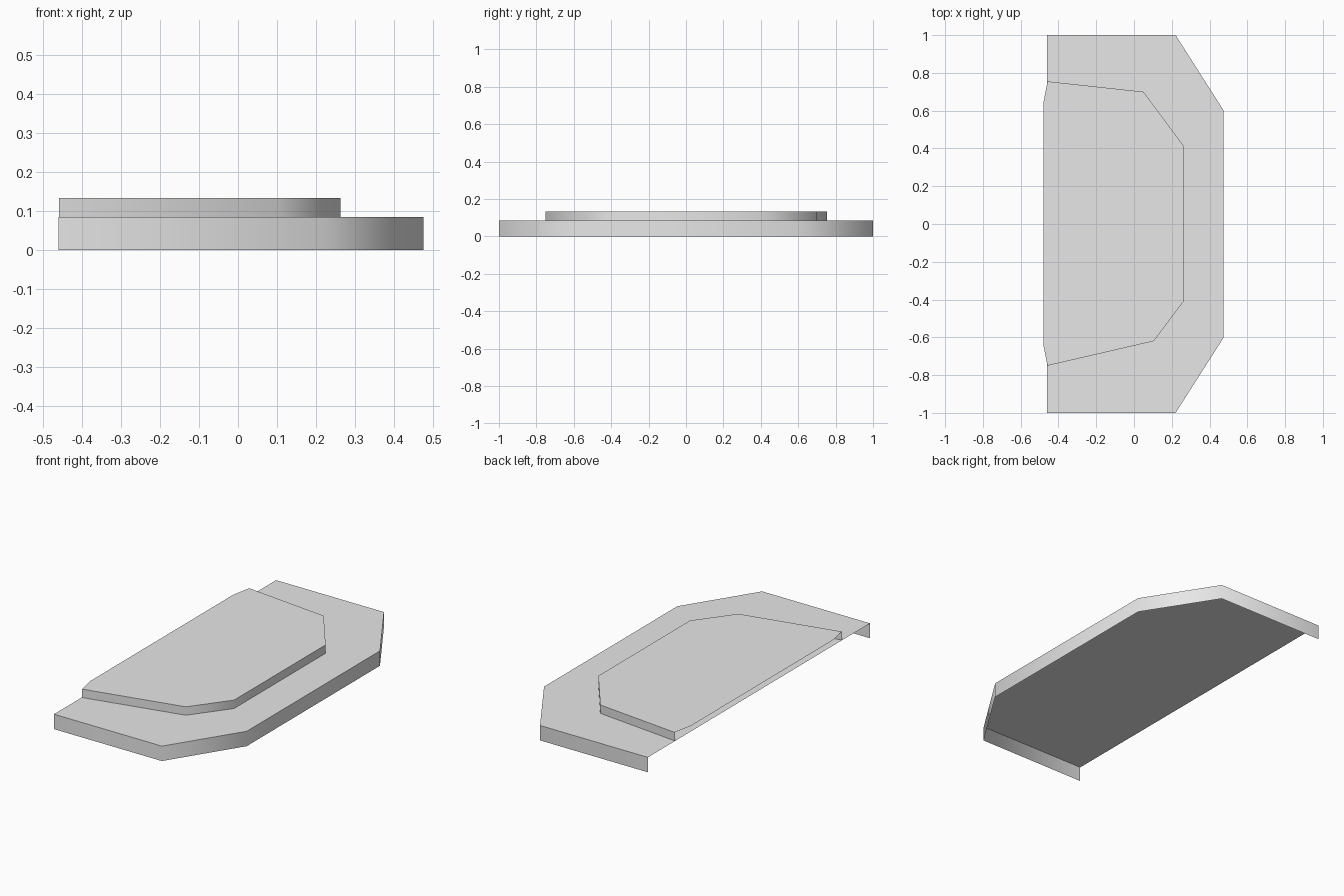
import bpy
import bmesh

cube = bpy.data.objects.get("Cube")
if cube:
    bpy.data.objects.remove(cube, do_unlink=True)

grey = bpy.data.materials.new("plain grey")
grey.use_nodes = True
grey.diffuse_color = (0.8, 0.8, 0.8, 1)
grey.node_tree.nodes["Principled BSDF"].inputs["Base Color"].default_value = (0.8, 0.8, 0.8, 1)


def open_slab(name, path, low, high, lip=()):
    """Flat top with a wall hanging along the path; the closing side stays open."""
    bm = bmesh.new()
    top = [bm.verts.new((x, y, high)) for x, y in path]
    bottom = [bm.verts.new((x, y, low)) for x, y in path]
    edge = [bm.verts.new((x, y, high)) for x, y in lip]
    bm.faces.new(top + edge)
    for i in range(len(path) - 1):
        bm.faces.new((top[i + 1], top[i], bottom[i], bottom[i + 1]))
    mesh = bpy.data.meshes.new(name)
    bm.to_mesh(mesh)
    bm.free()
    mesh.materials.append(grey)
    obj = bpy.data.objects.new(name, mesh)
    bpy.context.collection.objects.link(obj)

    # Soft wall corners, crisp rim
    bpy.ops.object.select_all(action="DESELECT")
    obj.select_set(True)
    bpy.context.view_layer.objects.active = obj
    bpy.ops.object.shade_smooth_by_angle(angle=1.1)
    return obj


# Lower platform with chamfered corners
open_slab("lower_platform",
          [(-0.46, -1), (0.22, -1), (0.475, -0.6),
           (0.475, 0.6), (0.22, 1), (-0.46, 1)], 0, 0.085)

# Upper step, its top overhanging the open side slightly
open_slab("upper_step",
          [(-0.458, -0.75), (0.105, -0.62), (0.262, -0.41),
           (0.262, 0.415), (0.05, 0.7), (-0.458, 0.755)], 0.085, 0.133,
          lip=[(-0.48, 0.64), (-0.48, -0.64)])
